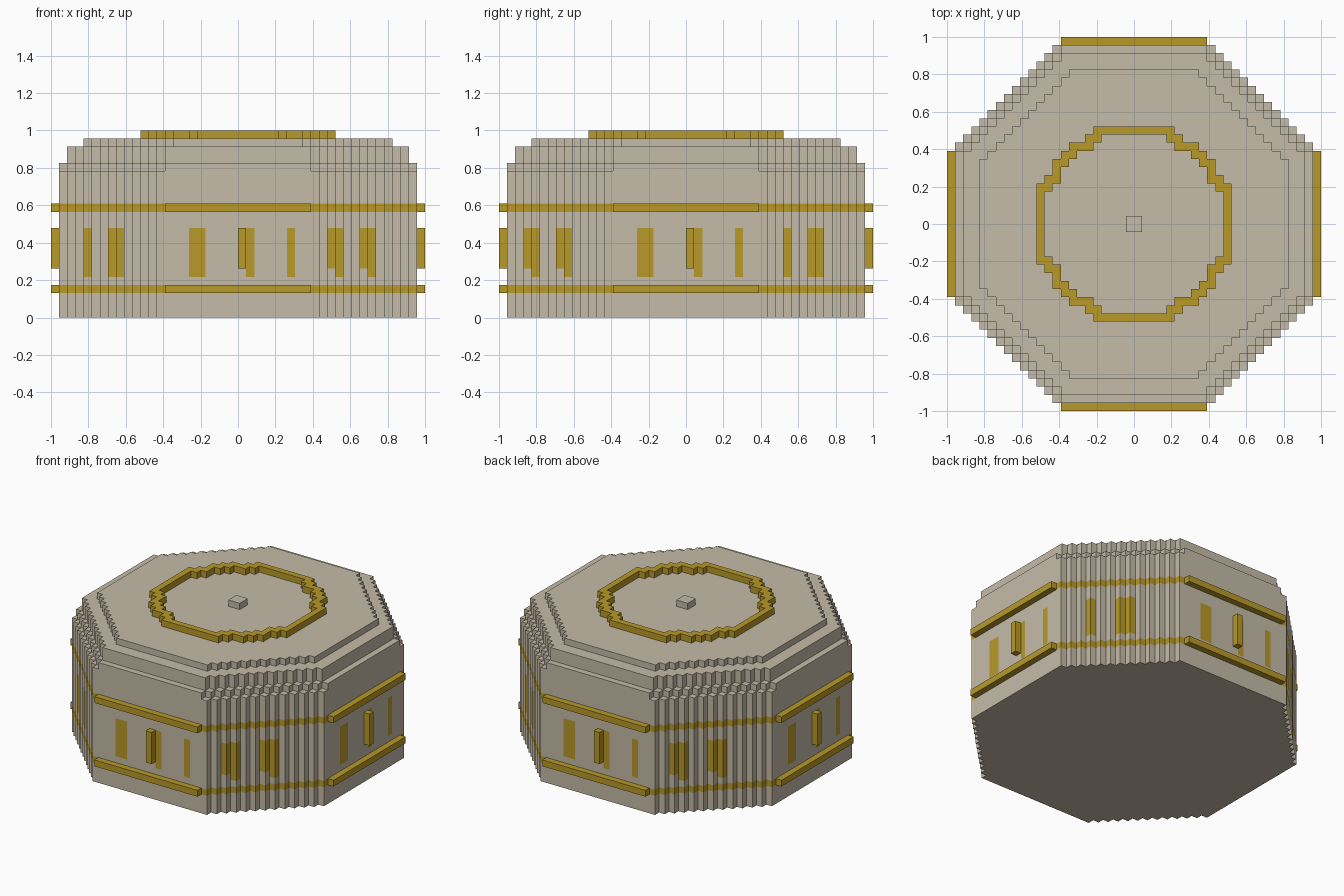
import bpy, bmesh

U = 1 / 23  # size of one block

cube = bpy.data.objects.get("Cube")
if cube:
    bpy.data.objects.remove(cube, do_unlink=True)


def make_material(name, color):
    mat = bpy.data.materials.new(name)
    mat.use_nodes = True
    mat.diffuse_color = color
    mat.node_tree.nodes["Principled BSDF"].inputs["Base Color"].default_value = color
    return mat


STONE = make_material("beige stone", (0.56, 0.50, 0.39, 1))
GOLD = make_material("gold trim", (0.48, 0.32, 0.022, 1))


def turn(p, quarters):
    x, y = p
    for _ in range(quarters):
        x, y = -y, x
    return x, y


def outline(corners, cuts=()):
    """Stepped loop from the outer corners of one quadrant, repeated four times."""
    part = [(x, -corners[0][1]) for x in cuts]
    for i, (p, q) in enumerate(corners):
        part.append((p, -q))
        if i + 1 < len(corners):
            part.append((p, -corners[i + 1][1]))
    return [turn(pt, k) for k in range(4) for pt in part]


def octagon(radius, flat):
    return [(flat + i, radius - i) for i in range(radius - flat + 1)]


def loft(name, rings, mats, bottom=True, top=True, rule=None):
    """Join (loop, height) rings into one object; rule picks the gold faces."""
    bm = bmesh.new()
    rows = [[bm.verts.new((x * U, y * U, z * U)) for x, y in loop] for loop, z in rings]
    n = len(rows[0])
    for a, b in zip(rows, rows[1:]):
        for i in range(n):
            j = (i + 1) % n
            bm.faces.new((a[i], a[j], b[j], b[i]))
    if bottom:
        bm.faces.new(rows[0][::-1])
    if top:
        bm.faces.new(rows[-1])
    bm.normal_update()
    if rule:
        for f in bm.faces:
            f.material_index = int(rule(f))
    mesh = bpy.data.meshes.new(name)
    bm.to_mesh(mesh)
    bm.free()
    for m in mats:
        mesh.materials.append(m)
    obj = bpy.data.objects.new(name, mesh)
    bpy.context.scene.collection.objects.link(obj)
    return obj


def block(name, x0, x1, y0, y1, z0, z1, mat, quarters=0):
    loop = [turn(p, quarters) for p in ((x0, y0), (x1, y0), (x1, y1), (x0, y1))]
    return loft(name, [(loop, z0), (loop, z1)], [mat])


# Painted window columns: block centre -> lowest painted level
windows = {}
for side in range(2):
    for x in (-5.5, -4.5, 1.5, 6.5):
        windows[turn((x, -21.5), side)] = 5
for x, low in ((11.5, 6), (12.5, 5), (15.5, 6), (16.5, 5)):
    windows[(x, x - 31)] = low
for x in (14.5, 15.5, 18.5):
    windows[(x, 31 - x)] = 5
windows.update({(-x, -y): low for (x, y), low in list(windows.items())})


def is_gold(face):
    if abs(face.normal.z) > 0.5:
        return False
    c = face.calc_center_median() / U
    if 3 < c.z < 4 or 13 < c.z < 14:
        return True
    cell = c - face.normal * 0.5
    key = (round(cell.x * 2) / 2, round(cell.y * 2) / 2)
    return key in windows and windows[key] < c.z < 11


# Main drum with painted bands and windows
drum = outline(octagon(22, 10), cuts=(-6, -5, -4, 1, 2, 6, 7))
loft("drum_body", [(drum, z) for z in (0, 3, 4, 5, 6, 11, 13, 14, 18)],
     [STONE, GOLD], rule=is_gold)

# Stepped roof tiers
for name, radius, flat, z0, z1 in (("roof_lip", 22, 9, 18, 19),
                                   ("roof_lower_tier", 21, 9, 19, 21),
                                   ("roof_upper_tier", 19, 8, 21, 22)):
    loop = outline(octagon(radius, flat))
    loft(name, [(loop, z0), (loop, z1)], [STONE], bottom=False)

# Raised roof ring and centre knob
corners = [(5, 12), (6, 11), (8, 10), (9, 9), (10, 8), (11, 6), (12, 5)]
outer = outline(corners)
inner = outline([(p - 1, q - 1) for p, q in corners])
loft("roof_ring", [(outer, 22), (outer, 23), (inner, 23), (inner, 22)],
     [GOLD], bottom=False, top=False)
block("roof_knob", -1, 1, -1, 1, 22, 23, STONE)

# Rails and lamp on each of the four flat sides
for k, side in enumerate(("front", "left", "back", "right")):
    block(side + "_lower_rail", -9, 9, -23, -22, 3, 4, GOLD, k)
    block(side + "_upper_rail", -9, 9, -23, -22, 13, 14, GOLD, k)
    block(side + "_lamp", 0, 1, -23, -22, 6, 11, GOLD, k)
